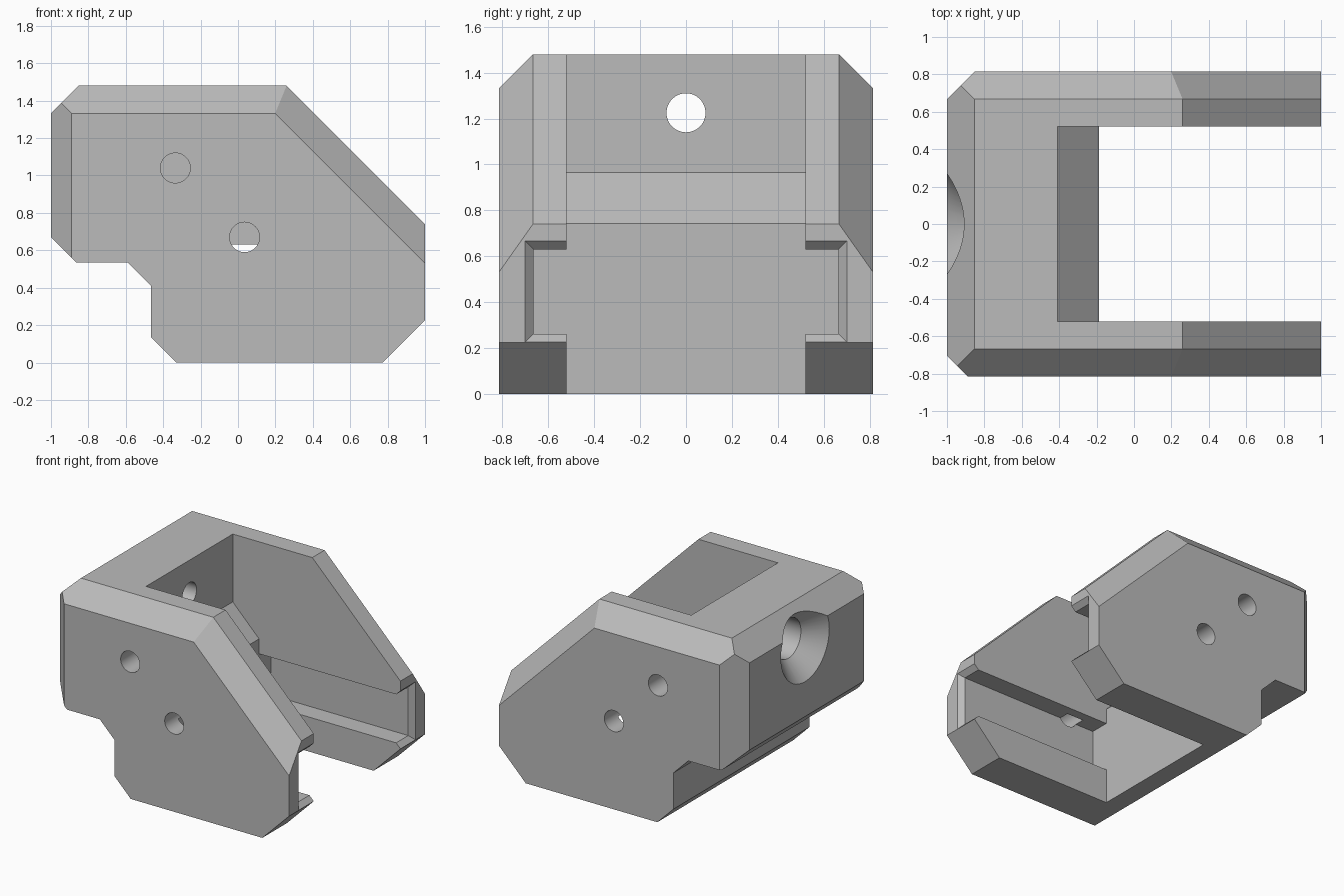
import bpy, bmesh
from math import cos, sin, tau
from mathutils import Vector

cube = bpy.data.objects.get("Cube")
if cube:
    bpy.data.objects.remove(cube, do_unlink=True)

HALF_W, TOP = 0.815, 1.48

grey = bpy.data.materials.new("plain grey")
grey.use_nodes = True
grey.diffuse_color = (0.5, 0.5, 0.5, 1)
grey.node_tree.nodes["Principled BSDF"].inputs["Base Color"].default_value = (0.5, 0.5, 0.5, 1)


def loft(name, rings):
    """Closed solid skinned through rings of equal point count."""
    bm = bmesh.new()
    loops = [[bm.verts.new(p) for p in ring] for ring in rings]
    for a, b in zip(loops, loops[1:]):
        for i in range(len(a)):
            j = (i + 1) % len(a)
            bm.faces.new((a[i], a[j], b[j], b[i]))
    bm.faces.new(loops[0])
    bm.faces.new(loops[-1])
    bmesh.ops.recalc_face_normals(bm, faces=bm.faces)
    mesh = bpy.data.meshes.new(name)
    bm.to_mesh(mesh)
    bm.free()
    mesh.materials.append(grey)
    obj = bpy.data.objects.new(name, mesh)
    bpy.context.collection.objects.link(obj)
    return obj


def prism(name, profile, half):
    """Side profile (x, z) extruded across the width."""
    return loft(name, [[(x, y, z) for x, z in profile] for y in (-half, half)])


def disc(centre, radius, u, v, n=48):
    c, u, v = Vector(centre), Vector(u), Vector(v)
    return [c + radius * (cos(tau * i / n) * u + sin(tau * i / n) * v) for i in range(n)]


# Main bracket body
body = prism("bracket_body", [
    (-1, 0.67), (-0.865, 0.535), (-0.59, 0.535), (-0.465, 0.41), (-0.465, 0.135),
    (-0.33, 0), (0.775, 0), (1, 0.225), (1, 0.74), (0.26, TOP), (-0.852, TOP), (-1, 1.332)], HALF_W)

# Chamfers along the top, sloped and rear edges of both sides
bm = bmesh.new()
bm.from_mesh(body.data)
for side in (-1, 1):
    rear = 0.148 if side > 0 else 0.11
    for edge_point, normal, size in (((0, TOP), (0, 1), 0.148),
                                     ((0.26, TOP), (0.7071, 0.7071), 0.148),
                                     ((-1, 1), (-1, 0), rear)):
        cut = bmesh.ops.bisect_plane(
            bm, geom=bm.verts[:] + bm.edges[:] + bm.faces[:],
            plane_co=(edge_point[0], side * (HALF_W - size), edge_point[1]),
            plane_no=(normal[0], side, normal[1]), clear_outer=True)
        edges = [e for e in cut["geom_cut"] if isinstance(e, bmesh.types.BMEdge)]
        bmesh.ops.contextual_create(bm, geom=edges)
bmesh.ops.recalc_face_normals(bm, faces=bm.faces)
bm.to_mesh(body.data)
bm.free()

# Central opening with a sloped step
cutters = [prism("opening_cutter", [
    (-0.408, 2), (-0.408, 0.965), (-0.187, 0.743), (-0.187, -1), (2, -1), (2, 2)], 0.52)]

# Rail grooves in both arms, flared at the mouth
cutters.append(loft("groove_cutter", [
    [(x, -y, low), (x, y, low), (x, y, high), (x, -y, high)]
    for x, y, low, high in ((-0.187, 0.665, 0.262, 0.63), (0.964, 0.665, 0.262, 0.63),
                            (1.036, 0.737, 0.19, 0.702))]))

# Countersunk through hole in the rear wall
cutters.append(loft("rear_hole_cutter", [
    disc((x, 0, 1.225), r, (0, 1, 0), (0, 0, 1))
    for x, r in ((-1.05, 0.34), (-0.86, 0.15), (-0.7, 0.15), (-0.7, 0.085), (-0.3, 0.085))]))

# Blind pin holes in both outer sides
for side in (-1, 1):
    for x, z in ((-0.335, 1.04), (0.035, 0.67)):
        cutters.append(loft("pin_hole_cutter", [
            disc((x, side * y, z), 0.08, (1, 0, 0), (0, 0, 1)) for y in (0.59, 0.9)]))

bpy.ops.object.select_all(action='DESELECT')
bpy.context.view_layer.objects.active = body
body.select_set(True)
for cutter in cutters:
    mod = body.modifiers.new(cutter.name, 'BOOLEAN')
    mod.operation, mod.solver, mod.object = 'DIFFERENCE', 'EXACT', cutter
    bpy.ops.object.modifier_apply(modifier=mod.name)
    bpy.data.objects.remove(cutter, do_unlink=True)

bpy.ops.object.shade_smooth_by_angle(angle=0.5)
